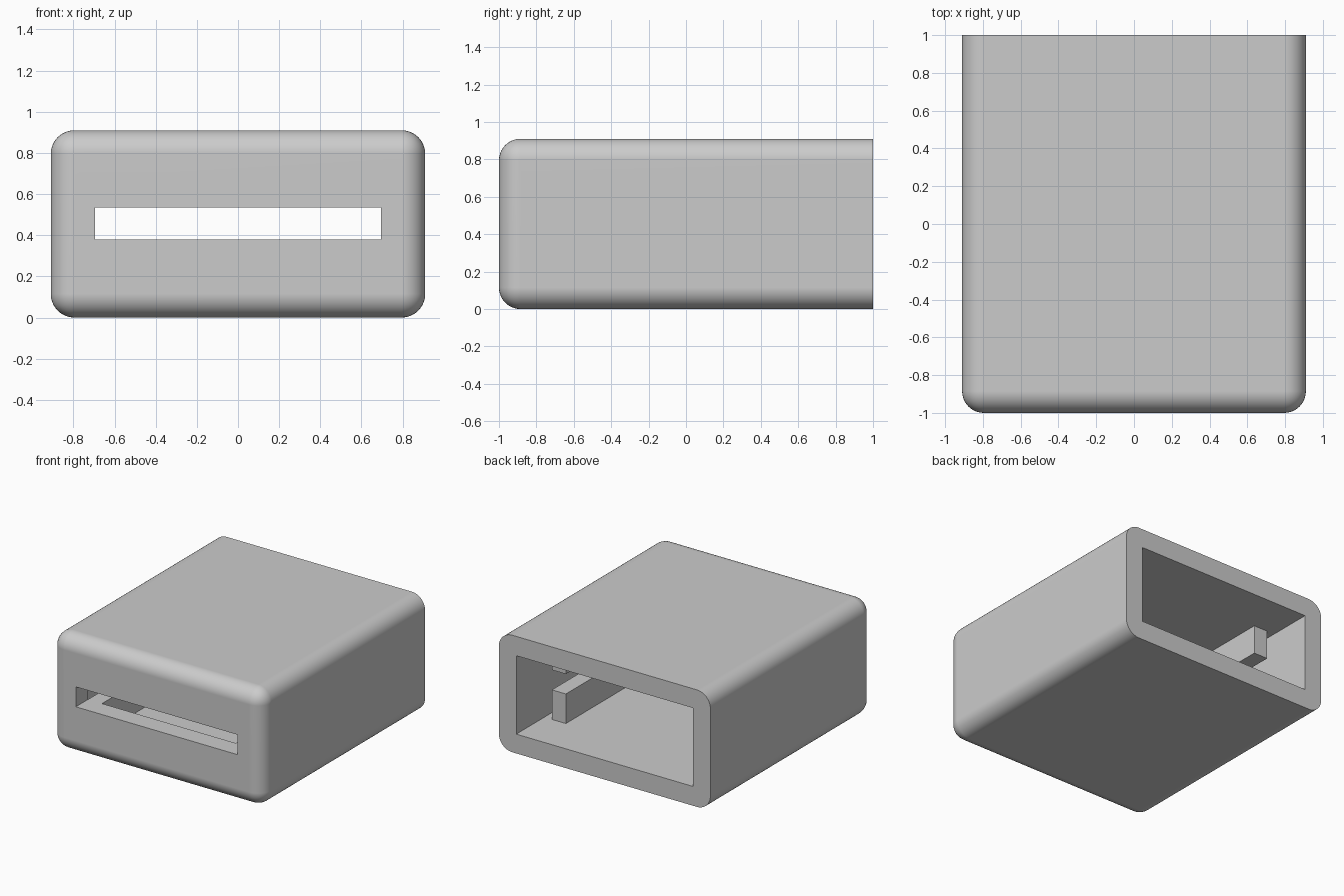
import bpy
import bmesh
from math import radians
from mathutils import Vector

default = bpy.data.objects.get("Cube")
if default:
    bpy.data.objects.remove(default, do_unlink=True)

# Main dimensions
HALF_W, HEIGHT, WALL, ROUND = 0.91, 0.91, 0.15, 0.115
SLOT_HALF, SLOT_LOW, SLOT_HIGH = 0.695, 0.38, 0.535
RAIL_W, RAIL_END = 0.12, 0.655
INNER = HALF_W - WALL
FRONT = -1 + WALL

grey = bpy.data.materials.new("plain_grey")
grey.use_nodes = True
colour = (0.6, 0.6, 0.6, 1)
grey.diffuse_color = colour
grey.node_tree.nodes["Principled BSDF"].inputs["Base Color"].default_value = colour


def box(name, low, high, radius=0):
    """Box between two corners, optionally rounded everywhere but at the back."""
    low, high = Vector(low), Vector(high)
    bm = bmesh.new()
    bmesh.ops.create_cube(bm, size=1)
    for v in bm.verts:
        v.co = Vector(l + (h - l) * (c + 0.5) for l, h, c in zip(low, high, v.co))
    if radius:
        edges = [e for e in bm.edges if min(v.co.y for v in e.verts) < high.y - 0.01]
        bmesh.ops.bevel(bm, geom=edges, offset=radius, offset_type='OFFSET',
                        segments=10, profile=0.5, affect='EDGES')
    bmesh.ops.recalc_face_normals(bm, faces=bm.faces)
    mesh = bpy.data.meshes.new(name)
    bm.to_mesh(mesh)
    bm.free()
    mesh.materials.append(grey)
    obj = bpy.data.objects.new(name, mesh)
    bpy.context.collection.objects.link(obj)
    return obj


def select_only(obj):
    bpy.ops.object.select_all(action='DESELECT')
    obj.select_set(True)
    bpy.context.view_layer.objects.active = obj


def cut(target, cutter):
    cutter.hide_render = True
    mod = target.modifiers.new("cut", 'BOOLEAN')
    mod.operation, mod.solver, mod.object = 'DIFFERENCE', 'EXACT', cutter
    select_only(target)
    bpy.ops.object.modifier_apply(modifier=mod.name)
    bpy.data.objects.remove(cutter, do_unlink=True)


# Rounded housing, hollow and open at the back, with a slot through the front
housing = box("housing", (-HALF_W, -1, 0), (HALF_W, 1, HEIGHT), ROUND)
cut(housing, box("cavity_cutter", (-INNER, FRONT, WALL), (INNER, 1.2, HEIGHT - WALL)))
cut(housing, box("slot_cutter", (-SLOT_HALF, -1.2, SLOT_LOW),
                 (SLOT_HALF, FRONT + 0.1, SLOT_HIGH)))
select_only(housing)
bpy.ops.object.shade_smooth_by_angle(angle=radians(30))
weighted = housing.modifiers.new("flat_faces", 'WEIGHTED_NORMAL')
weighted.keep_sharp = True

# Guide rails on the floor and ceiling, slightly sunk into the walls
SINK = 0.02
for side, x in (("left", SLOT_HALF - RAIL_W), ("right", -SLOT_HALF)):
    for level, z0, z1 in (("lower", WALL - SINK, SLOT_LOW),
                          ("upper", SLOT_HIGH, HEIGHT - WALL + SINK)):
        box(f"{side}_{level}_rail", (x, FRONT, z0), (x + RAIL_W, RAIL_END, z1))
